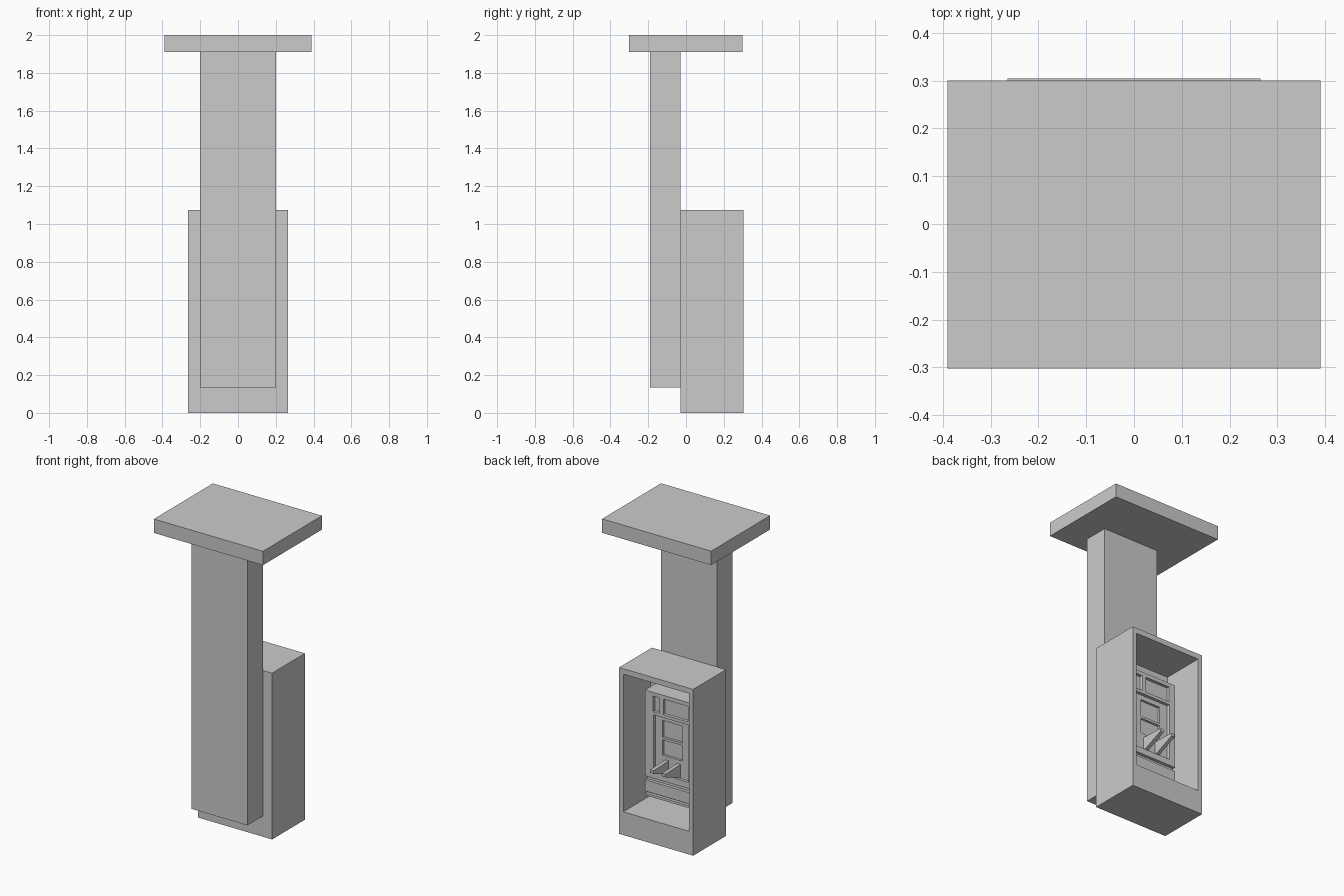
import bpy, bmesh
from mathutils import Vector, Matrix

if "Cube" in bpy.data.objects:
    bpy.data.objects.remove(bpy.data.objects["Cube"])


def box(name, x0, x1, y0, y1, z0, z1):
    """Axis-aligned box given by its limits."""
    bm = bmesh.new()
    size = Vector((x1 - x0, y1 - y0, z1 - z0))
    mid = Vector((x0 + x1, y0 + y1, z0 + z1)) / 2
    bmesh.ops.create_cube(bm, size=1, matrix=Matrix.Translation(mid) @ Matrix.Diagonal(size).to_4x4())
    return add(name, bm)


def add(name, bm):
    bmesh.ops.recalc_face_normals(bm, faces=bm.faces)
    me = bpy.data.meshes.new(name)
    bm.to_mesh(me)
    bm.free()
    ob = bpy.data.objects.new(name, me)
    bpy.context.collection.objects.link(ob)
    return ob


def cut(ob, *limits):
    """Carve a box out of an object and bake the result."""
    cutter = box("cutter", *limits)
    cutter.hide_render = True
    mod = ob.modifiers.new("cut", 'BOOLEAN')
    mod.operation, mod.solver, mod.object = 'DIFFERENCE', 'EXACT', cutter
    bpy.context.view_layer.objects.active = ob
    bpy.ops.object.modifier_apply(modifier=mod.name)
    bpy.data.objects.remove(cutter)


# Canopy and column
box("canopy", -0.39, 0.39, -0.302, 0.3, 1.91, 2.0)
box("column", -0.2, 0.2, -0.19, -0.03, 0.135, 1.91)

# Cabinet with open niche at the back
cabinet = box("cabinet", -0.265, 0.265, -0.03, 0.305, 0, 1.075)
cut(cabinet, -0.235, 0.235, 0.025, 0.4, 0.15, 1.04)

# Telephone body with recessed windows, panel and grooves
FRONT = 0.165
PANEL = FRONT - 0.02
phone = box("phone_body", -0.177, 0.177, 0.025, FRONT, 0.22, 0.90)
for x0, x1, z0, z1 in ((0.075, 0.12, 0.775, 0.875),
                       (-0.13, 0.047, 0.775, 0.875),
                       (-0.133, 0.118, 0.385, 0.755),
                       (-0.3, 0.3, 0.32, 0.345),
                       (-0.3, 0.3, 0.235, 0.247)):
    cut(phone, x0, x1, PANEL, 0.3, z0, z1)

# Keypad and instruction windows sunk into the panel
for z0, z1 in ((0.615, 0.725), (0.50, 0.60)):
    cut(phone, -0.075, 0.068, PANEL - 0.015, 0.3, z0, z1)

# Two tapered handset cradle prongs
for side, x in (("left", -0.05), ("right", 0.035)):
    bm = bmesh.new()
    profile = [(PANEL, 0.385), (PANEL, 0.475), (0.298, 0.47), (0.298, 0.45)]
    face = bm.faces.new([bm.verts.new((x - 0.012, y, z)) for y, z in profile])
    ext = bmesh.ops.extrude_face_region(bm, geom=[face])
    bmesh.ops.translate(bm, vec=(0.024, 0, 0),
                        verts=[v for v in ext["geom"] if isinstance(v, bmesh.types.BMVert)])
    add("cradle_prong_" + side, bm)
